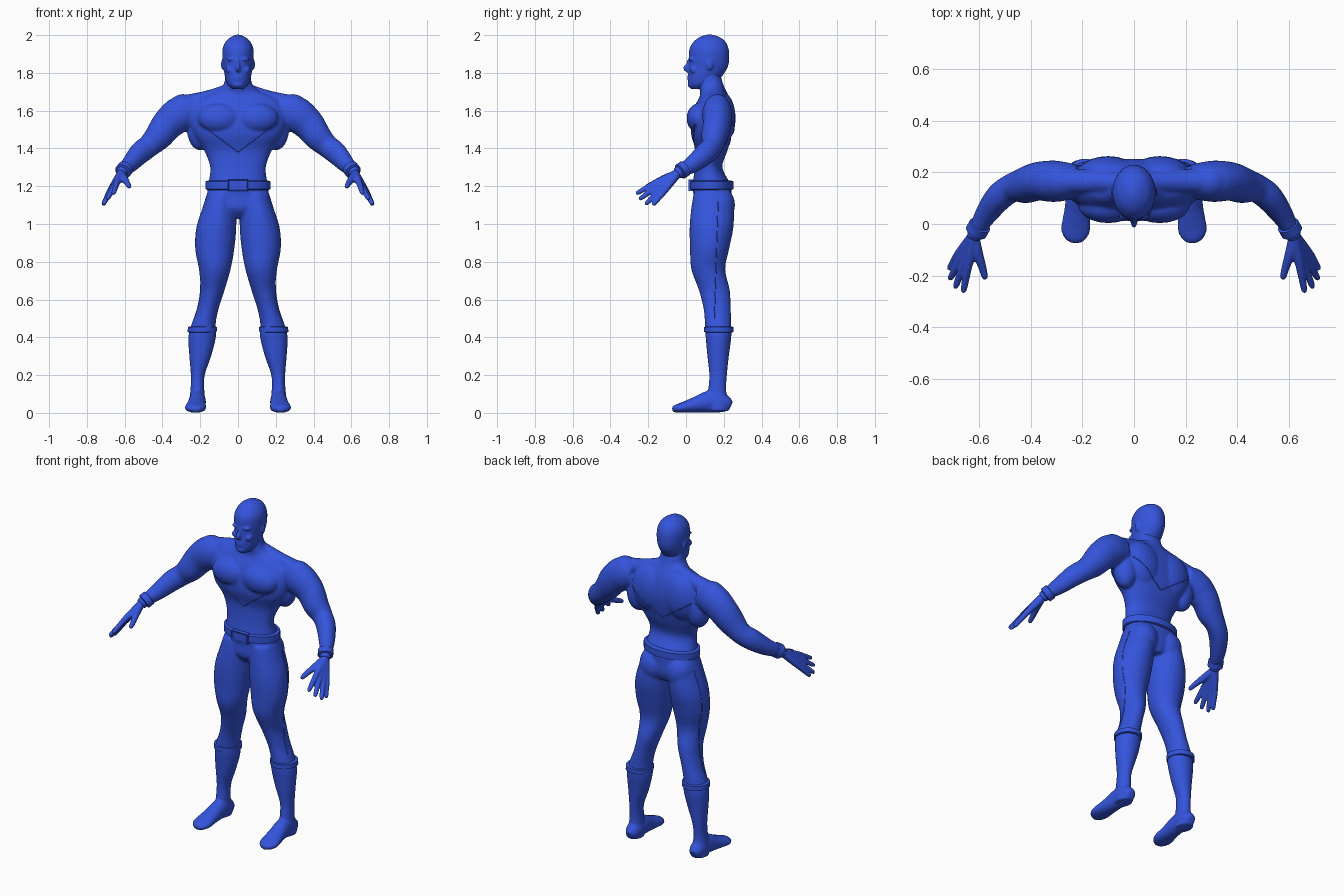
import bpy, bmesh, math
from mathutils import Vector, Matrix
from mathutils.bvhtree import BVHTree

if "Cube" in bpy.data.objects:
    bpy.data.objects.remove(bpy.data.objects["Cube"], do_unlink=True)

BLUE = (0.035, 0.09, 0.72, 1)
blue = bpy.data.materials.new("suit blue")
blue.use_nodes = True
blue.diffuse_color = BLUE
bsdf = next(n for n in blue.node_tree.nodes if n.type == "BSDF_PRINCIPLED")
bsdf.inputs["Base Color"].default_value = BLUE
bsdf.inputs["Roughness"].default_value = 0.6


def refine(rings, steps):
    """Smooth spline through rings of (x, y, z, radius a, radius b)."""
    pts = [Vector(r) for r in rings]
    out = []
    for i in range(len(pts) - 1):
        p0, p1, p2 = pts[max(i - 1, 0)], pts[i], pts[i + 1]
        p3 = pts[min(i + 2, len(pts) - 1)]
        for k in range(steps):
            t = k / steps
            out.append((p1 * 2 + (p2 - p0) * t
                        + (p0 * 2 - p1 * 5 + p2 * 4 - p3) * t ** 2
                        + (p1 * 3 - p0 - p2 * 3 + p3) * t ** 3) * 0.5)
    return out + [pts[-1]]


def loft(bm, rings, side=1, upright=False, steps=4, n=24, power=1.0):
    """Closed tube through elliptical rings, level or square to its path."""
    rings = refine(rings, steps)
    centres = [Vector((r[0] * side, r[1], r[2])) for r in rings]
    loops = []
    for i, (c, r) in enumerate(zip(centres, rings)):
        u, v = Vector((1, 0, 0)), Vector((0, 1, 0))
        if not upright:
            t = centres[min(i + 1, len(rings) - 1)] - centres[max(i - 1, 0)]
            u = t.cross(Vector((0, 0, 1))).normalized()
            v = u.cross(t).normalized()
        loop = []
        for k in range(n):
            a = math.tau * k / n
            ca, sa = math.cos(a), math.sin(a)
            ca = math.copysign(abs(ca) ** power, ca)
            sa = math.copysign(abs(sa) ** power, sa)
            loop.append(bm.verts.new(c + u * ca * r[3] + v * sa * r[4]))
        loops.append(loop)
    for a, b in zip(loops, loops[1:]):
        for k in range(n):
            bm.faces.new((a[k - 1], a[k], b[k], b[k - 1]))
    bm.faces.new(loops[0])
    bm.faces.new(loops[-1])


def ball(bm, centre, size, side=1):
    place = Matrix.Translation((centre[0] * side, centre[1], centre[2]))
    bmesh.ops.create_uvsphere(bm, u_segments=20, v_segments=12, radius=1,
                              matrix=place @ Matrix.Diagonal((*size, 1)))


def bake(obj):
    """Replace an object by a plain mesh with its modifiers applied."""
    dg = bpy.context.evaluated_depsgraph_get()
    mesh = bpy.data.meshes.new_from_object(obj.evaluated_get(dg))
    name = obj.name
    bpy.data.objects.remove(obj, do_unlink=True)
    return link(name, mesh)


def link(name, data):
    obj = bpy.data.objects.new(name, data)
    bpy.context.scene.collection.objects.link(obj)
    data.materials.clear()
    data.materials.append(blue)
    return obj


def finish(name, bm, voxel=None, rounds=5):
    """Make an object; with a voxel size, melt its pieces into one skin."""
    bmesh.ops.recalc_face_normals(bm, faces=bm.faces[:])
    mesh = bpy.data.meshes.new(name)
    bm.to_mesh(mesh)
    bm.free()
    obj = link(name, mesh)
    if voxel:
        melt = obj.modifiers.new("melt", "REMESH")
        melt.mode, melt.voxel_size = "VOXEL", voxel
        relax = obj.modifiers.new("relax", "SMOOTH")
        relax.factor, relax.iterations = 0.5, rounds
        obj = bake(obj)
        obj.data.shade_smooth()
    else:
        bpy.ops.object.select_all(action="DESELECT")
        obj.select_set(True)
        bpy.context.view_layer.objects.active = obj
        bpy.ops.object.shade_smooth_by_angle(angle=math.radians(35))
    return obj


# Body: torso, then muscles, arms and legs on both sides
bm = bmesh.new()
loft(bm, [(0, .15, 1.03, .05, .07), (0, .14, 1.08, .13, .1), (0, .14, 1.15, .16, .1),
          (0, .135, 1.21, .157, .1), (0, .12, 1.3, .147, .072), (0, .135, 1.39, .18, .085),
          (0, .135, 1.47, .235, .107), (0, .14, 1.55, .26, .112), (0, .145, 1.62, .25, .1),
          (0, .15, 1.67, .2, .08), (0, .145, 1.7, .12, .07), (0, .13, 1.74, .076, .067),
          (0, .12, 1.8, .066, .06)], upright=True, n=40, power=.92)
for s in (1, -1):
    ball(bm, (.1, .07, 1.56), (.115, .067, .08), s)      # chest
    ball(bm, (.1, .19, 1.56), (.12, .073, .14), s)       # upper back
    ball(bm, (.2, .165, 1.5), (.07, .065, .11), s)       # side of back
    ball(bm, (.29, .165, 1.6), (.085, .075, .088), s)    # shoulder
    ball(bm, (.085, .175, 1.1), (.088, .085, .1), s)     # seat
    loft(bm, [(.03, .16, 1.7, .04, .05), (.16, .165, 1.665, .045, .042),
              (.3, .165, 1.63, .05, .05)], s)
    loft(bm, [(.22, .165, 1.6, .065, .085), (.3, .165, 1.585, .08, .095),
              (.37, .165, 1.53, .075, .086), (.42, .15, 1.465, .07, .075),
              (.47, .14, 1.415, .056, .062), (.52, .105, 1.375, .054, .06),
              (.57, .04, 1.32, .044, .048), (.605, -.02, 1.285, .032, .035),
              (.62, -.05, 1.265, .03, .032)], s)
    loft(bm, [(.09, .14, 1.16, .075, .1), (.1, .14, 1.08, .09, .113),
              (.115, .135, .98, .106, .116), (.123, .125, .87, .104, .104),
              (.123, .118, .76, .084, .09), (.135, .15, .65, .064, .082),
              (.16, .165, .55, .057, .072), (.182, .17, .47, .064, .07),
              (.19, .172, .4, .073, .068), (.2, .17, .3, .058, .057),
              (.213, .17, .2, .037, .047), (.215, .165, .12, .037, .048),
              (.217, .17, .06, .043, .055), (.217, .172, .01, .045, .055)], s, upright=True)
    loft(bm, [(.215, .237, .035, .025, .027), (.215, .2, .05, .043, .049),
              (.215, .13, .06, .045, .059), (.22, .05, .043, .05, .042),
              (.225, -.02, .028, .057, .028), (.225, -.055, .022, .043, .021),
              (.225, -.073, .018, .02, .012)], s)
body = finish("body", bm, .007, 6)

# Head with face
bm = bmesh.new()
loft(bm, [(0, .07, 1.715, .03, .045), (0, .085, 1.74, .056, .073), (0, .1, 1.78, .069, .09),
          (0, .117, 1.83, .077, .104), (0, .122, 1.88, .083, .107), (0, .122, 1.93, .081, .103),
          (0, .125, 1.97, .062, .08), (0, .125, 1.993, .032, .045),
          (0, .125, 2.002, .01, .015)], upright=True, n=32)
ball(bm, (0, .01, 1.825), (.013, .025, .022))
ball(bm, (0, .018, 1.845), (.009, .018, .03))
for lip in (1.769, 1.781):
    ball(bm, (0, .02, lip), (.026, .014, .006))
ball(bm, (0, .03, 1.738), (.032, .022, .018))
for s in (1, -1):
    ball(bm, (.03, .03, 1.872), (.03, .016, .009), s)    # brow
    ball(bm, (.03, .036, 1.851), (.014, .012, .008), s)  # eye
    ball(bm, (.042, .042, 1.815), (.024, .022, .02), s)  # cheek
    ball(bm, (.079, .125, 1.845), (.011, .02, .03), s)   # ear
finish("head", bm, .0055, 3)

# Hands: fingers fan out from the wrist and melt into a palm
wrist = Vector((.618, -.045, 1.268))
first, last = Vector((.642, -.165, 1.216)), Vector((.68, -.118, 1.17))
tips = [(.66, -.265, 1.16), (.692, -.248, 1.13), (.713, -.215, 1.103), (.715, -.175, 1.1)]
for s, name in ((1, "left_hand"), (-1, "right_hand")):
    bm = bmesh.new()
    for i, tip in enumerate(map(Vector, tips)):
        knuckle = first.lerp(last, i / 3)
        path = [(wrist, .024), (wrist.lerp(knuckle, .5), .021), (knuckle, .017),
                (knuckle.lerp(tip, .5), .0145), (knuckle.lerp(tip, .9), .012), (tip, .006)]
        loft(bm, [(*p, r, r) for p, r in path], s, steps=3, n=12)
    thumb = [(wrist, .02), ((.605, -.11, 1.242), .021), ((.587, -.165, 1.218), .016),
             ((.577, -.203, 1.2), .013), ((.574, -.213, 1.194), .006)]
    loft(bm, [(*p, r, r) for p, r in thumb], s, steps=3, n=12)
    finish(name, bm, .005, 3)


# Belt, boot cuffs and wrist bands
def band(name, low, high, a, b, side=1, upright=True):
    low, high = Vector(low), Vector(high)
    bm = bmesh.new()
    loft(bm, [(*low.lerp(high, f), a - d, b - d)
              for f, d in ((0, .012), (.1, 0), (.9, 0), (1, .012))],
         side, upright, steps=1, n=40)
    finish(name, bm)


band("belt", (0, .135, 1.18), (0, .135, 1.23), .172, .116)
for s, label in ((1, "left"), (-1, "right")):
    band(label + "_boot_cuff", (.19, .174, .425), (.188, .174, .458), .077, .078, s)
    band(label + "_wrist_band", (.594, -.002, 1.297), (.612, -.034, 1.275), .043, .043, s, False)

# Buckle with a sunken face
bm = bmesh.new()
bmesh.ops.create_cube(bm, size=1, matrix=Matrix.Translation((0, .025, 1.205))
                      @ Matrix.Diagonal((.105, .025, .06, 1)))
bm.normal_update()
front = [f for f in bm.faces if f.normal.y < -.9]
bmesh.ops.inset_region(bm, faces=front, thickness=.008, depth=-.004)
finish("buckle", bm)

# Raised seams laid on the body
probe = bmesh.new()
probe.from_mesh(body.data)
tree = BVHTree.FromBMesh(probe)


def seam(name, corners, direction):
    direction = Vector(direction)
    points = []
    for a, b in zip(corners, corners[1:]):
        for k in range(25):
            start = Vector(a).lerp(Vector(b), k / 24)
            hit = tree.ray_cast(start - direction, direction)[0]
            if hit:
                points.append(hit)
    curve = bpy.data.curves.new(name, "CURVE")
    curve.dimensions, curve.bevel_depth, curve.bevel_resolution = "3D", .0025, 1
    line = curve.splines.new("POLY")
    line.points.add(len(points) - 1)
    for p, co in zip(line.points, points):
        p.co = (*co, 1)
    bake(link(name, curve))


seam("chest_seam", [(-.2, 0, 1.53), (0, 0, 1.38), (.2, 0, 1.53)], (0, 1, 0))
seam("back_seam", [(-.2, 0, 1.56), (0, 0, 1.42), (.2, 0, 1.56)], (0, -1, 0))
for s, label in ((1, "left"), (-1, "right")):
    seam(label + "_leg_seam", [(0, .17, 1.12), (0, .15, .5)], (-s, 0, 0))
probe.free()
